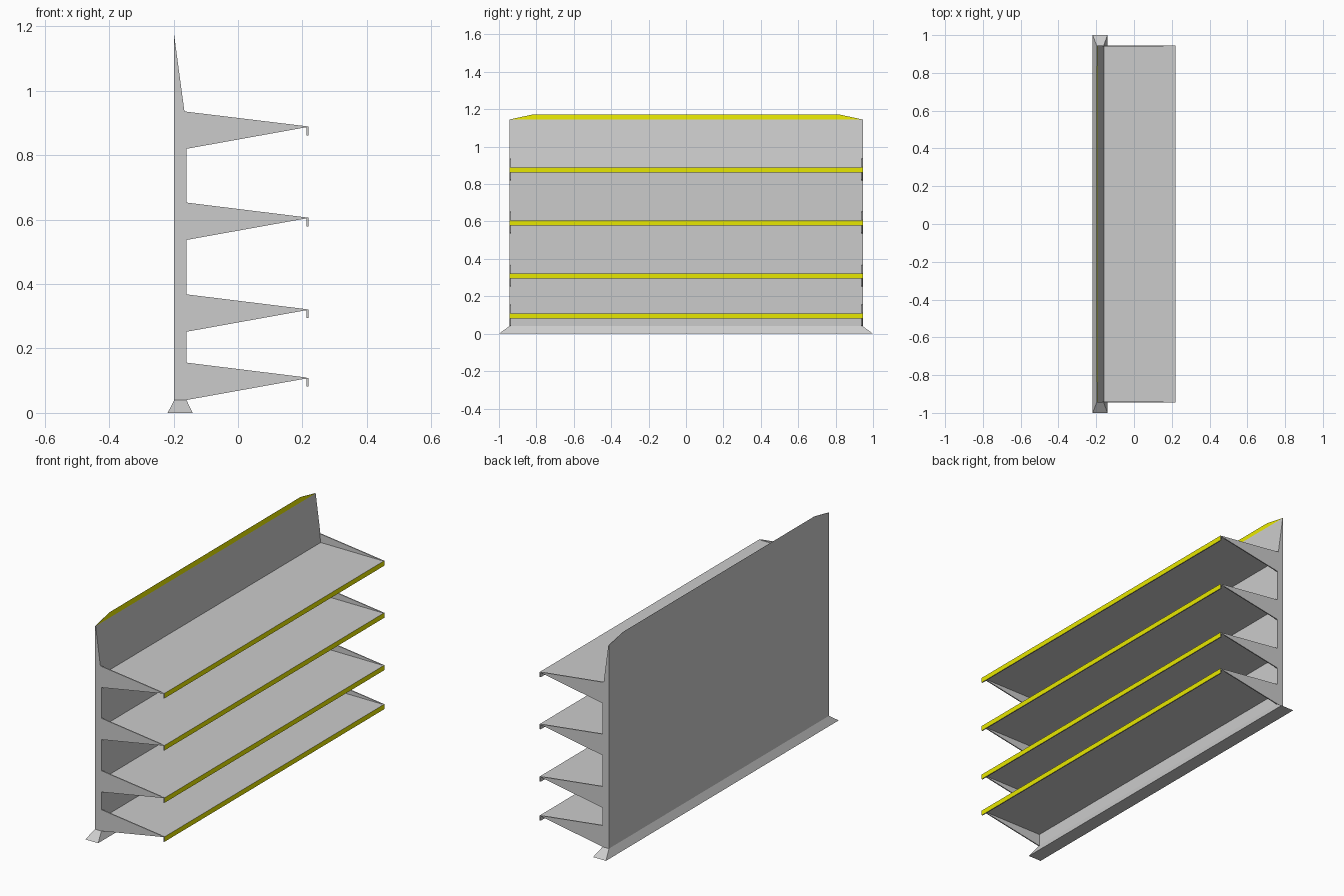
import bpy, bmesh

if "Cube" in bpy.data.objects:
    bpy.data.objects.remove(bpy.data.objects["Cube"])

HALF = 0.945            # half length of wall and shelves
BACK, FACE, FRONT = -0.198, -0.16, 0.2185
LEVELS = [0.109, 0.321, 0.606, 0.889]

yellow = bpy.data.materials.new("yellow_trim")
yellow.diffuse_color = (0.8, 0.8, 0.0, 1)
yellow.use_nodes = True
yellow.node_tree.nodes["Principled BSDF"].inputs["Base Color"].default_value = yellow.diffuse_color
grey = bpy.data.materials.new("grey_metal")
grey.diffuse_color = (0.8, 0.8, 0.8, 1)
grey.use_nodes = True
grey.node_tree.nodes["Principled BSDF"].inputs["Base Color"].default_value = grey.diffuse_color


def finish(name, bm, yellow_test=None):
    bmesh.ops.recalc_face_normals(bm, faces=bm.faces)
    bm.normal_update()
    mesh = bpy.data.meshes.new(name)
    if yellow_test:
        mesh.materials.append(grey)
        mesh.materials.append(yellow)
        for f in bm.faces:
            f.material_index = int(yellow_test(f))
    bm.to_mesh(mesh)
    bm.free()
    obj = bpy.data.objects.new(name, mesh)
    bpy.context.collection.objects.link(obj)
    return obj


def extrude_y(profile, y0, y1):
    """Solid from an (x, z) profile swept along y."""
    bm = bmesh.new()
    face = bm.faces.new([bm.verts.new((x, y0, z)) for x, z in profile])
    ext = bmesh.ops.extrude_face_region(bm, geom=[face])
    verts = [v for v in ext["geom"] if isinstance(v, bmesh.types.BMVert)]
    bmesh.ops.translate(bm, verts=verts, vec=(0, y1 - y0, 0))
    return bm


# Flared foot: box widened at the bottom
bm = bmesh.new()
bmesh.ops.create_cube(bm, size=2)
for v in bm.verts:
    low = v.co.z < 0
    v.co.y *= 1.0 if low else HALF
    v.co.x = (-0.2185 if low else BACK) if v.co.x < 0 else (-0.141 if low else FACE)
    v.co.z = 0 if low else 0.04
finish("foot", bm)

# Back wall, tapering to a thin top edge above the highest shelf
bm = extrude_y([(BACK, 0.04), (FACE, 0.04), (FACE, LEVELS[-1]),
                (-0.1945, 1.145), (BACK, 1.145)], -HALF, HALF)
finish("back_wall", bm)

# Yellow top edge with sloping ends
bm = extrude_y([(BACK, 1.145), (-0.1945, 1.145), (BACK + 0.0004, 1.172), (BACK, 1.172)],
               -HALF, HALF)
for v in bm.verts:
    if v.co.z > 1.15:
        v.co.y *= 0.82 / HALF
finish("top_edge", bm, lambda f: f.normal.x > 0.5)

# Shelves with a yellow front lip, carried by tapered end brackets
for i, z in enumerate(LEVELS, 1):
    bm = extrude_y([(FACE, z), (FRONT, z), (FRONT, z - 0.027), (FRONT - 0.006, z - 0.027),
                    (FRONT - 0.006, z - 0.003), (FACE, z - 0.003)], -HALF, HALF)
    finish(f"shelf_{i}", bm,
           lambda f: f.normal.x > 0.5 and f.calc_center_median().x > FRONT - 0.003)
    top_x = FACE if i < 4 else -0.167
    for side, s in (("front", -1), ("back", 1)):
        bm = extrude_y([(FACE, z - 0.069), (FRONT - 0.006, z - 0.002), (FRONT - 0.006, z + 0.001),
                        (top_x, z + 0.047), (FACE - 0.007, z + 0.047), (FACE - 0.007, z - 0.069)],
                       s * HALF, s * (HALF - 0.006)) if i < 4 else \
            extrude_y([(FACE, z - 0.069), (FRONT - 0.006, z - 0.002), (FRONT - 0.006, z + 0.001),
                       (top_x, z + 0.047), (top_x, z - 0.069)],
                      s * HALF, s * (HALF - 0.006))
        finish(f"{side}_bracket_{i}", bm)
